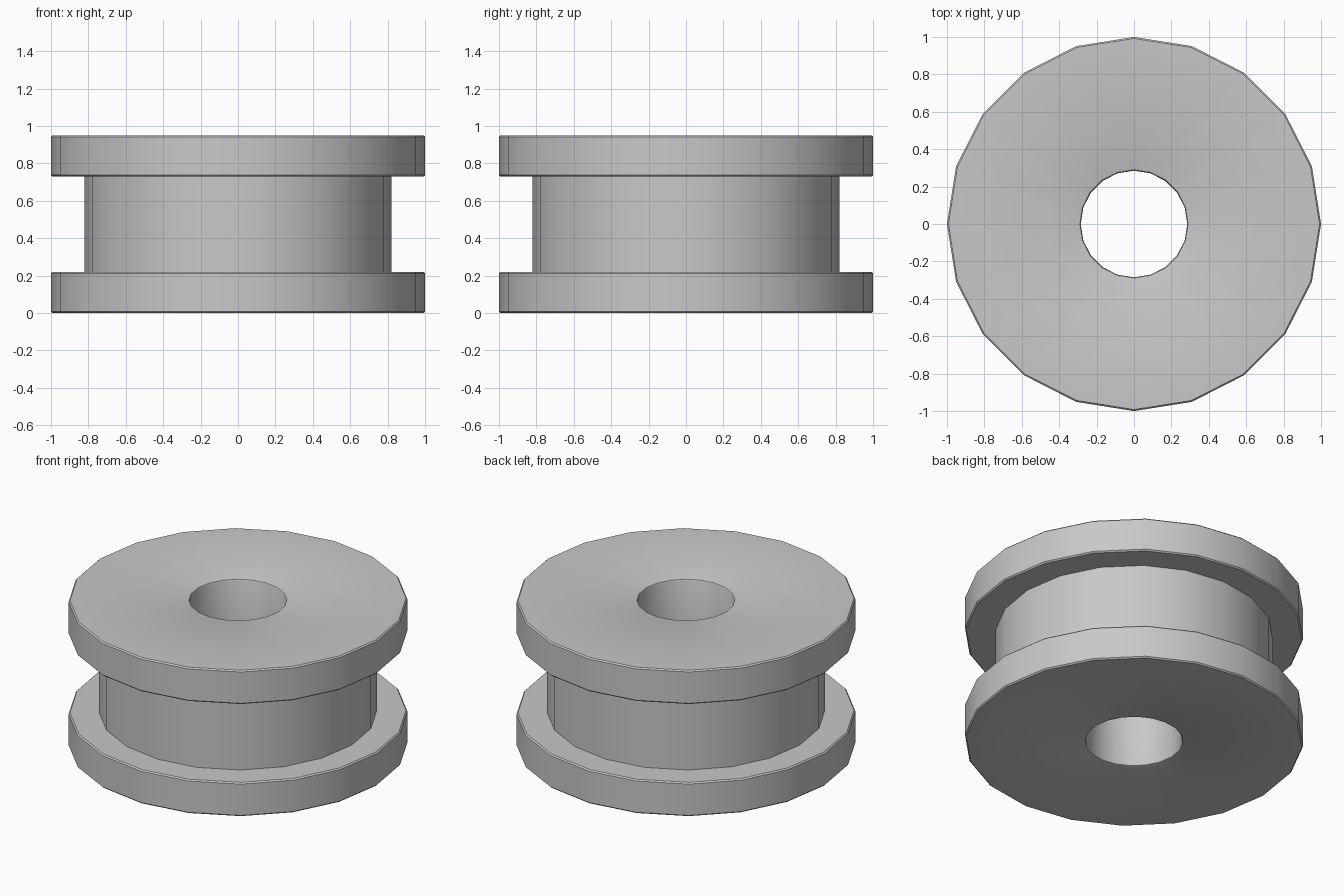
import bpy
import bmesh
import math

cube = bpy.data.objects.get("Cube")
if cube:
    bpy.data.objects.remove(cube, do_unlink=True)

SIDES = 20
HEIGHT = 0.95
RIM = 0.22       # thickness of each flange
OUTER = 1.0
CORE = 0.82
HOLE = 0.285
SOFT = 0.008     # softened flange edges
LIP = 0.014      # softened hole edge

grey = bpy.data.materials.new("plain_grey")
grey.use_nodes = True
colour = (0.58, 0.58, 0.58, 1)
grey.diffuse_color = colour
grey.node_tree.nodes["Principled BSDF"].inputs["Base Color"].default_value = colour

# Lower half of the spool section, from the hole outwards to the waist
lower = [
    (HOLE, LIP), (HOLE + LIP * 0.3, LIP * 0.3), (HOLE + LIP, 0),
    (OUTER - SOFT, 0), (OUTER, SOFT),
    (OUTER, RIM - SOFT), (OUTER - SOFT, RIM),
    (CORE, RIM),
]
# The upper half mirrors the lower one
section = lower + [(r, HEIGHT - z) for r, z in reversed(lower)]

# Revolve the closed section into a ring of faces
bm = bmesh.new()
rings = []
for i in range(SIDES):
    a = 2 * math.pi * i / SIDES
    rings.append([bm.verts.new((r * math.cos(a), r * math.sin(a), z)) for r, z in section])
n = len(section)
for i in range(SIDES):
    here, there = rings[i], rings[(i + 1) % SIDES]
    for j in range(n):
        k = (j + 1) % n
        bm.faces.new((here[j], there[j], there[k], here[k]))
bmesh.ops.recalc_face_normals(bm, faces=bm.faces)

mesh = bpy.data.meshes.new("spool")
bm.to_mesh(mesh)
bm.free()
mesh.materials.append(grey)
spool = bpy.data.objects.new("spool", mesh)
bpy.context.collection.objects.link(spool)

# Smooth round walls with crisp flange edges
bpy.ops.object.select_all(action="DESELECT")
spool.select_set(True)
bpy.context.view_layer.objects.active = spool
bpy.ops.object.shade_smooth_by_angle(angle=math.radians(35))
